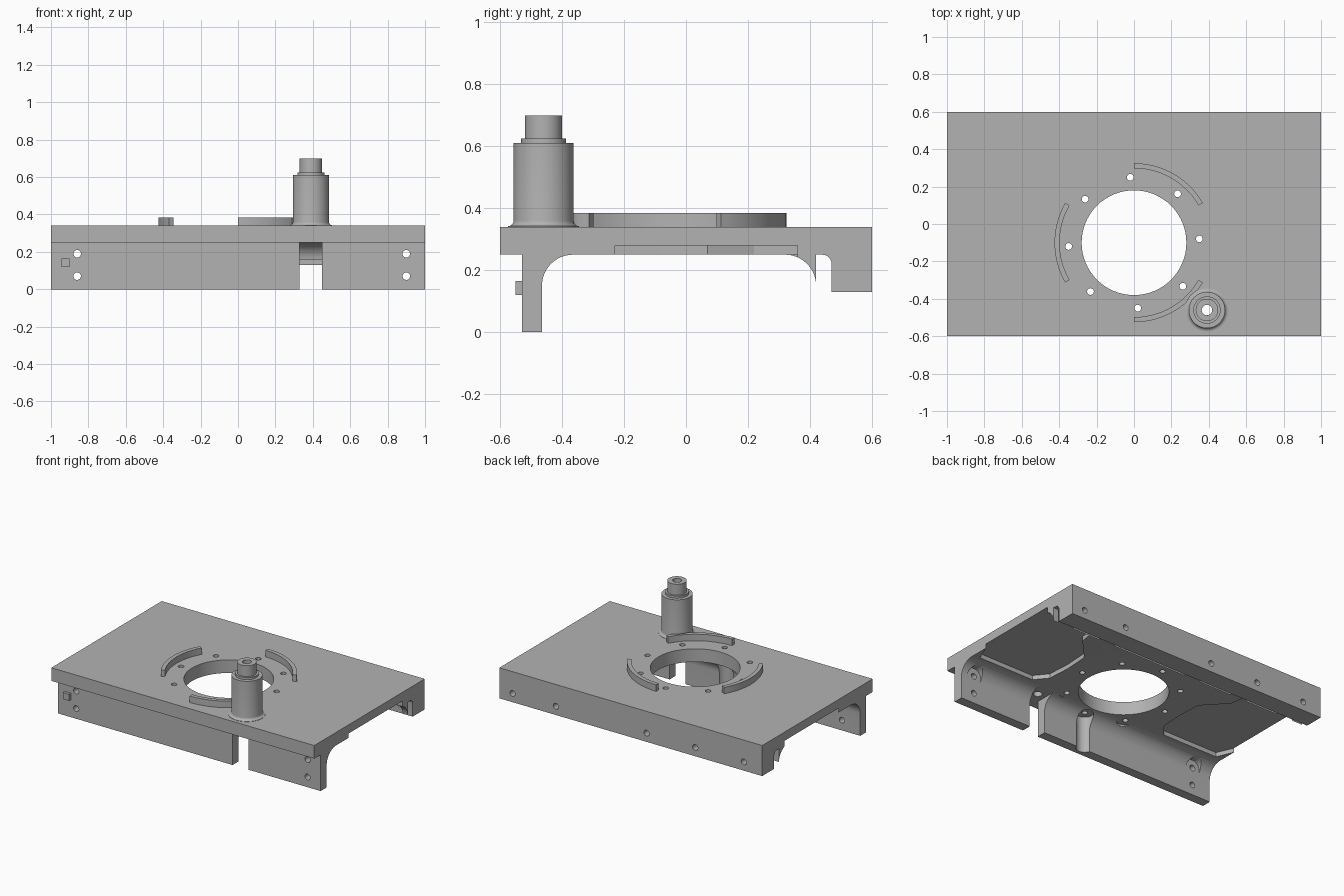
import bpy, bmesh, math
from mathutils import Matrix, Vector

if "Cube" in bpy.data.objects:
    bpy.data.objects.remove(bpy.data.objects["Cube"])

grey = bpy.data.materials.new("machined grey")
grey.use_nodes = True
grey.diffuse_color = (0.45, 0.45, 0.45, 1)
grey.node_tree.nodes["Principled BSDF"].inputs["Base Color"].default_value = (0.45, 0.45, 0.45, 1)

HUB = Vector((0, -0.1))        # centre of the large opening
POST = Vector((0.39, -0.46))   # centre of the post


def make(name, bm):
    bmesh.ops.recalc_face_normals(bm, faces=bm.faces[:])
    mesh = bpy.data.meshes.new(name)
    bm.to_mesh(mesh)
    bm.free()
    mesh.materials.append(grey)
    obj = bpy.data.objects.new(name, mesh)
    bpy.context.collection.objects.link(obj)
    return obj


def prism(name, outline, low, high, axis="z"):
    """Extrude an outline along z, or a (y, z) outline along x."""
    bm = bmesh.new()
    place = (lambda p: (p[0], p[1], low)) if axis == "z" else (lambda p: (low, p[0], p[1]))
    face = bm.faces.new([bm.verts.new(place(p)) for p in outline])
    moved = bmesh.ops.extrude_face_region(bm, geom=[face])["geom"]
    step = (0, 0, high - low) if axis == "z" else (high - low, 0, 0)
    bmesh.ops.translate(bm, vec=step, verts=[v for v in moved if isinstance(v, bmesh.types.BMVert)])
    return make(name, bm)


def box(name, x, y, z):
    return prism(name, [(x[0], y[0]), (x[1], y[0]), (x[1], y[1]), (x[0], y[1])], *z)


def arc(cx, cy, r, start, end, n=12):
    angles = [math.radians(start + (end - start) * i / n) for i in range(n + 1)]
    return [(cx + r * math.cos(a), cy + r * math.sin(a)) for a in angles]


def cylinder(name, x, y, r, low, high, n=32):
    return prism(name, arc(x, y, r, 0, 360, n)[:-1], low, high)


def cross_cylinder(name, x, z, r, y0, y1):
    """Cylinder lying along y."""
    obj = cylinder(name, 0, 0, r, y0, y1, 24)
    obj.data.transform(Matrix.Translation((x, 0, z)) @ Matrix.Rotation(-math.pi / 2, 4, "X"))
    return obj


def cut(target, cutters):
    for cutter in cutters:
        mod = target.modifiers.new("cut", "BOOLEAN")
        mod.operation, mod.solver, mod.object = "DIFFERENCE", "EXACT", cutter
        bpy.context.view_layer.objects.active = target
        bpy.ops.object.modifier_apply(modifier=mod.name)
        bpy.data.objects.remove(cutter)


def smooth(obj):
    bpy.ops.object.select_all(action="DESELECT")
    obj.select_set(True)
    bpy.context.view_layer.objects.active = obj
    bpy.ops.object.shade_smooth_by_angle(angle=math.radians(30))


# Base plate with front skirt, filleted rear rail and rear wall
section = [(-0.6, 0.34), (-0.6, 0.25), (-0.53, 0.25), (-0.53, 0), (-0.465, 0)]
section += arc(-0.365, 0.15, 0.1, 180, 90)
section += arc(0.32, 0.15, 0.1, 90, 5)
section += [(0.42, 0.25)]
section += arc(0.44, 0.22, 0.03, 90, 0, 6)
section += [(0.47, 0.13), (0.6, 0.13), (0.6, 0.34)]
base = prism("base_plate", section, -1, 1, "x")

# Large opening, skirt slot
cutters = [cylinder("opening", *HUB, 0.28, 0.1, 0.5, 64),
           box("skirt_slot", (0.33, 0.45), (-0.58, -0.36), (-0.1, 0.25))]

# Ring of screw holes with clearance below, and the post bore
for i in range(8):
    a = math.radians(3.3 + 45 * i)
    x, y = HUB.x + 0.35 * math.cos(a), HUB.y + 0.35 * math.sin(a)
    cutters += [cylinder("screw_hole", x, y, 0.018, 0.2, 0.5, 20),
                cylinder("screw_clearance", x, y, 0.055, -0.1, 0.2495)]
cutters.append(cylinder("post_bore", *POST, 0.028, 0.2, 0.5))

# Skirt holes with spot faces in the fillet
for x in (-0.86, 0.9):
    for z in (0.07, 0.19):
        cutters.append(cross_cylinder("skirt_hole", x, z, 0.02, -0.7, -0.3))
    cutters.append(cross_cylinder("spot_face", x, 0.19, 0.055, -0.464, -0.33))

# Rear wall holes with notches through the rail
for x in (0.9, 0.57, -0.12, -0.49, -0.86):
    cutters += [cross_cylinder("rear_hole", x, 0.19, 0.02, 0.44, 0.7),
                box("rail_notch", (x - 0.06, x + 0.06), (0.3, 0.45), (0.1, 0.2495))]

# Shallow pockets under both ends
pocket = [(1.1, -0.23), (1, -0.23), (0.95, -0.345), (0.53, -0.345), (0.46, -0.26), (0.45, -0.1),
          (0.46, 0.07), (0.6, 0.22), (0.62, 0.36), (1.1, 0.36)]
for side in (1, -1):
    cutters.append(prism("pocket", [(side * x, y) for x, y in pocket], 0.2, 0.28))
cut(base, cutters)
smooth(base)

# Three raised arc ribs around the opening
for name, start in (("rear_rib", 30), ("right_rib", 150), ("front_rib", 270)):
    outline = arc(*HUB, 0.425, start, start + 60, 20) + arc(*HUB, 0.398, start + 60, start, 20)
    rib = prism(name, outline, 0.335, 0.385)
    if name == "front_rib":
        cut(rib, [cylinder("post_gap", *POST, 0.116, 0.2, 0.5, 48)])
    smooth(rib)

# Hollow stepped post, turned from a profile
profile = [(0.028, 0.335), (0.115, 0.335)] + arc(0.115, 0.36, 0.018, 270, 180, 5)
profile += [(0.097, 0.61), (0.073, 0.61), (0.073, 0.625), (0.06, 0.625), (0.06, 0.7), (0.028, 0.7)]
bm = bmesh.new()
verts = [bm.verts.new((POST.x + r, POST.y, z)) for r, z in profile]
edges = [bm.edges.new((verts[i - 1], verts[i])) for i in range(len(verts))]
bmesh.ops.spin(bm, geom=verts + edges, cent=(*POST, 0), axis=(0, 0, 1), angle=2 * math.pi, steps=48)
bmesh.ops.remove_doubles(bm, verts=bm.verts[:], dist=0.0001)
smooth(make("post", bm))

# Small square peg on the front skirt
box("skirt_peg", (-0.945, -0.9), (-0.55, -0.529), (0.12, 0.165))
